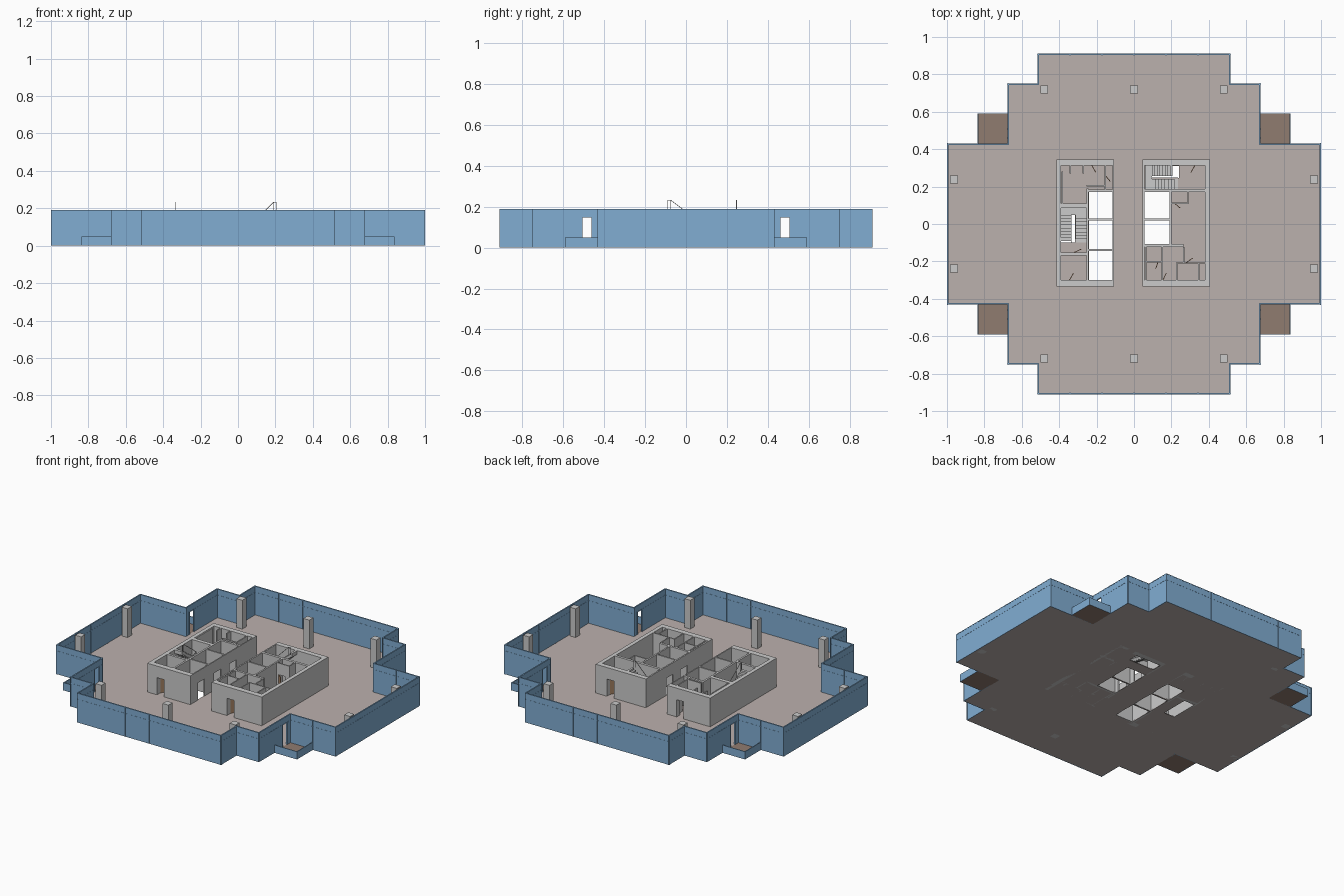
import bpy, bmesh, math
from mathutils import Matrix, Vector

if "Cube" in bpy.data.objects:
    bpy.data.objects.remove(bpy.data.objects["Cube"])

H = 0.19       # storey height
FLOOR = 0.004  # slab thickness


def material(name, rgb):
    m = bpy.data.materials.new(name)
    m.diffuse_color = (*rgb, 1)
    m.use_nodes = True
    m.node_tree.nodes["Principled BSDF"].inputs["Base Color"].default_value = m.diffuse_color
    return m


BLUE = material("blue_glass", (0.22, 0.42, 0.65))
SLAB = material("floor_taupe", (0.50, 0.44, 0.42))
BROWN = material("deck_brown", (0.28, 0.20, 0.16))
WOOD = material("door_wood", (0.42, 0.25, 0.14))


class Part:
    """Collects boxes and bars into one mesh object."""
    def __init__(self, name, mat=None):
        self.name, self.mat, self.bm = name, mat, bmesh.new()

    def box(self, x0, x1, y0, y1, z0=0.0, z1=H):
        c = Matrix.Translation(((x0 + x1) / 2, (y0 + y1) / 2, (z0 + z1) / 2))
        s = Matrix.Diagonal((abs(x1 - x0), abs(y1 - y0), abs(z1 - z0), 1))
        bmesh.ops.create_cube(self.bm, size=1, matrix=c @ s)

    def bar(self, p, q, w):
        p, q = Vector(p), Vector(q)
        r = (q - p).to_track_quat('Z', 'Y').to_matrix().to_4x4()
        s = Matrix.Diagonal((w, w, (q - p).length, 1))
        bmesh.ops.create_cube(self.bm, size=1, matrix=Matrix.Translation((p + q) / 2) @ r @ s)

    def wall(self, axis, a, b, c0, c1, doors=(), top=H):
        """Wall along an axis from a to b, thickness c0..c1, doors = (start, end, height)."""
        def piece(s, e, z0, z1):
            if e - s > 1e-5:
                self.box(*((s, e, c0, c1) if axis == 'x' else (c0, c1, s, e)), z0, z1)
        for d0, d1, h in sorted(doors):
            piece(a, d0, 0, top)
            piece(d0, d1, h, top)
            a = d1
        piece(a, b, 0, top)

    def leaf(self, x, y, angle, w=0.042, h=0.11):
        m = (Matrix.Translation((x, y, FLOOR + h / 2)) @ Matrix.Rotation(math.radians(angle), 4, 'Z')
             @ Matrix.Translation((w / 2, 0, 0)) @ Matrix.Diagonal((w, 0.004, h, 1)))
        bmesh.ops.create_cube(self.bm, size=1, matrix=m)

    def done(self):
        me = bpy.data.meshes.new(self.name)
        self.bm.to_mesh(me)
        self.bm.free()
        if self.mat:
            me.materials.append(self.mat)
        ob = bpy.data.objects.new(self.name, me)
        bpy.context.collection.objects.link(ob)
        return ob


# Stepped plan outline: one quarter mirrored round
quarter = [(0.997, 0.427), (0.673, 0.427), (0.673, 0.748), (0.513, 0.748), (0.513, 0.907)]
outline = (quarter + [(-x, y) for x, y in reversed(quarter)]
           + [(-x, -y) for x, y in quarter] + [(x, -y) for x, y in reversed(quarter)])


def rect(x0, x1, y0, y1):
    return [(x0, y0), (x1, y0), (x1, y1), (x0, y1)]


# Floor slab with lift shafts and stairwells cut out
shafts_left = [(-0.30, -0.145), (-0.135, 0.02), (0.03, 0.17)]
shafts_right = [(-0.107, 0.02), (0.03, 0.17)]
holes = [rect(-0.24, -0.112, *s) for s in shafts_left]
holes += [rect(0.053, 0.19, *s) for s in shafts_right]
holes += [rect(-0.39, -0.315, -0.10, 0.085), rect(0.06, 0.24, 0.245, 0.31)]
cu = bpy.data.curves.new("floor_curve", 'CURVE')
cu.dimensions, cu.fill_mode, cu.extrude = '2D', 'BOTH', FLOOR / 2
for loop in [outline] + holes:
    sp = cu.splines.new('POLY')
    sp.points.add(len(loop) - 1)
    for pt, (x, y) in zip(sp.points, loop):
        pt.co = (x, y, 0, 1)
    sp.use_cyclic_u = True
tmp = bpy.data.objects.new("floor_helper", cu)
bpy.context.collection.objects.link(tmp)
bpy.context.view_layer.update()
me = bpy.data.meshes.new_from_object(tmp.evaluated_get(bpy.context.evaluated_depsgraph_get()))
bpy.data.objects.remove(tmp)
me.transform(Matrix.Translation((0, 0, FLOOR / 2)))
me.materials.clear()
me.materials.append(SLAB)
bpy.context.collection.objects.link(bpy.data.objects.new("floor_slab", me))

# Glass facade, mullions and transoms following the outline
glass, frame = Part("facade_glass", BLUE), Part("facade_mullions", BLUE)
t, w = 0.003, 0.005
for (x0, y0), (x1, y1) in zip(outline, outline[1:] + outline[:1]):
    axis = 'x' if abs(x1 - x0) > abs(y1 - y0) else 'y'
    a, b, c = (*sorted((x0, x1)), y0) if axis == 'x' else (*sorted((y0, y1)), x0)
    doors = []
    if axis == 'y' and abs(abs(c) - 0.673) < 0.001:  # balcony doors
        d = (0.46, 0.508) if a > 0 else (-0.508, -0.46)
        doors = [(*d, 0.147)]
        for e in d:
            frame.box(c - w, c + w, e - 0.002, e + 0.002, 0, 0.147)
    glass.wall(axis, a - t, b + t, c - t, c + t, doors)
    for z in (0.147, H - 0.004):
        frame.box(*((a, b, c - 0.004, c + 0.004) if axis == 'x' else (c - 0.004, c + 0.004, a, b)), z, z + 0.004)
    n = max(1, round((b - a) / 0.16))
    for i in range(n + 1):
        p = a + (b - a) * i / n
        u, v = (p, c) if axis == 'x' else (c, p)
        k = 0.002
        dx, dy = (k, 0.005) if axis == 'x' else (0.005, k)
        if not doors or i in (0, n):
            frame.box(max(u - dx, -1), min(u + dx, 1), v - dy, v + dy)
glass.done()
frame.done()

# Corner balconies
deck, parapet = Part("balcony_decks", BROWN), Part("balcony_parapets", BLUE)
for sx in (1, -1):
    for sy in (1, -1):
        deck.box(sx * 0.673, sx * 0.835, sy * 0.427, sy * 0.59, 0, FLOOR)
        parapet.box(sx * 0.673, sx * 0.835, sy * 0.587, sy * 0.592, 0, 0.05)
        parapet.box(sx * 0.832, sx * 0.837, sy * 0.427, sy * 0.592, 0, 0.05)
deck.done()
parapet.done()

# Perimeter columns
cols = Part("columns")
for x, y in [(sx * px, sy * py) for sy in (1, -1) for sx, px, py in
             [(1, 0.48, 0.72), (-1, 0.48, 0.72), (1, 0, 0.72), (1, 0.963, 0.238), (-1, 0.963, 0.238)]]:
    cols.box(x - 0.021, x + 0.021, y - 0.021, y + 0.021)
cols.done()

DH = 0.115  # core door height
# Left core: outer walls, lift shafts, rooms
c = Part("left_core")
c.wall('y', -0.335, 0.345, -0.415, -0.39)
c.wall('y', -0.335, 0.345, -0.114, -0.107, [((a + b) / 2 - 0.035, (a + b) / 2 + 0.035, DH) for a, b in shafts_left])
c.wall('x', -0.415, -0.107, -0.335, -0.30, [(-0.345, -0.295, DH)])
c.wall('x', -0.415, -0.107, 0.312, 0.345, [(-0.225, -0.175, DH)])
c.wall('y', -0.30, 0.19, -0.254, -0.242)
for y in (-0.14, 0.025):
    c.wall('x', -0.242, -0.107, y - 0.005, y + 0.005)
c.wall('x', -0.254, -0.107, 0.17, 0.185)
c.wall('x', -0.39, -0.25, 0.085, 0.11)
c.wall('x', -0.39, -0.25, -0.168, -0.152, [(-0.32, -0.27, DH)])
c.wall('x', -0.254, -0.15, 0.20, 0.208, [(-0.23, -0.185, DH)])
c.wall('y', 0.185, 0.312, -0.158, -0.15, [(0.215, 0.26, DH)])
c.wall('y', 0.27, 0.312, -0.345, -0.338)
c.wall('y', 0.27, 0.312, -0.275, -0.268)
c.wall('y', 0.11, 0.28, -0.387, -0.38)
c.done()

# Right core
c = Part("right_core")
c.wall('y', -0.335, 0.345, 0.38, 0.405)
c.wall('y', -0.335, 0.345, 0.046, 0.055, [((a + b) / 2 - 0.035, (a + b) / 2 + 0.035, DH) for a, b in shafts_right])
c.wall('x', 0.046, 0.405, -0.335, -0.30, [(0.155, 0.205, DH)])
c.wall('x', 0.046, 0.405, 0.312, 0.345, [(0.275, 0.325, DH)])
c.wall('x', 0.046, 0.405, 0.17, 0.187)
c.wall('x', 0.05, 0.19, 0.02, 0.03)
c.wall('x', 0.05, 0.265, -0.122, -0.107)
c.wall('y', -0.122, 0.17, 0.19, 0.2)
c.wall('x', 0.2, 0.29, 0.108, 0.116, [(0.215, 0.26, DH)])
c.wall('y', 0.108, 0.17, 0.285, 0.292)
c.wall('y', -0.30, -0.122, 0.06, 0.068)
c.wall('y', -0.30, -0.122, 0.148, 0.155, [(-0.29, -0.245, DH)])
c.wall('x', 0.06, 0.15, -0.205, -0.198, [(0.09, 0.13, DH)])
c.wall('y', -0.205, -0.122, 0.263, 0.27)
c.wall('x', 0.23, 0.38, -0.212, -0.205, [(0.28, 0.325, DH)])
c.wall('y', -0.30, -0.205, 0.225, 0.232)
c.wall('y', -0.30, -0.205, 0.342, 0.349, [(-0.28, -0.235, DH)])
c.done()

# Door leaves standing ajar
d = Part("door_leaves", WOOD)
for x, y, a in [(-0.345, -0.30, 60), (-0.32, -0.152, 25), (-0.154, 0.26, -50), (-0.225, 0.312, -60),
                (0.13, -0.2, 250), (0.155, -0.30, 65), (0.28, -0.206, 35), (0.325, 0.312, 240), (0.215, 0.112, -40)]:
    d.leaf(x, y, a)
d.done()


def stair(name, place, lower, upper, start, turn, end, well):
    """Dog-leg stair: u runs along the flight, v across; place() maps them to x, y."""
    s, n, mid = Part(name), 8, H / 2

    def block(u0, u1, v, z0, z1):
        (xa, ya), (xb, yb) = place(u0, v[0]), place(u1, v[1])
        s.box(xa, xb, ya, yb, z0, z1)
    for i in range(n):
        z = mid * (i + 1) / n
        block(start + (turn - start) * i / n, start + (turn - start) * (i + 1) / n, lower, max(0, z - 0.024), z)
        block(turn + (end - turn) * i / n, turn + (end - turn) * (i + 1) / n, upper, mid + z - 0.024, mid + z)
    sgn = 1 if turn > start else -1
    block(turn, turn + sgn * 0.037, (min(lower[0], upper[0]), max(lower[1], upper[1])), mid - 0.014, mid)
    s.done()
    r = Part(name + "_handrail")
    pts = [(start, 0.045), (turn, mid + 0.045), (end + sgn * 0.015, 0.233), (end, 0.233)]
    pts = [(*place(u, well), z) for u, z in pts]
    for p, q in zip(pts, pts[1:]):
        r.bar(p, q, 0.003)
    for p in pts:
        r.bar((p[0], p[1], p[2] - 0.045), p, 0.003)
    r.done()


stair("left_stair", lambda u, v: (v, u), (-0.312, -0.254), (-0.39, -0.337), -0.10, 0.048, -0.09, -0.335)
stair("right_stair", lambda u, v: (u, v), (0.187, 0.24), (0.257, 0.312), 0.235, 0.097, 0.205, 0.247)
